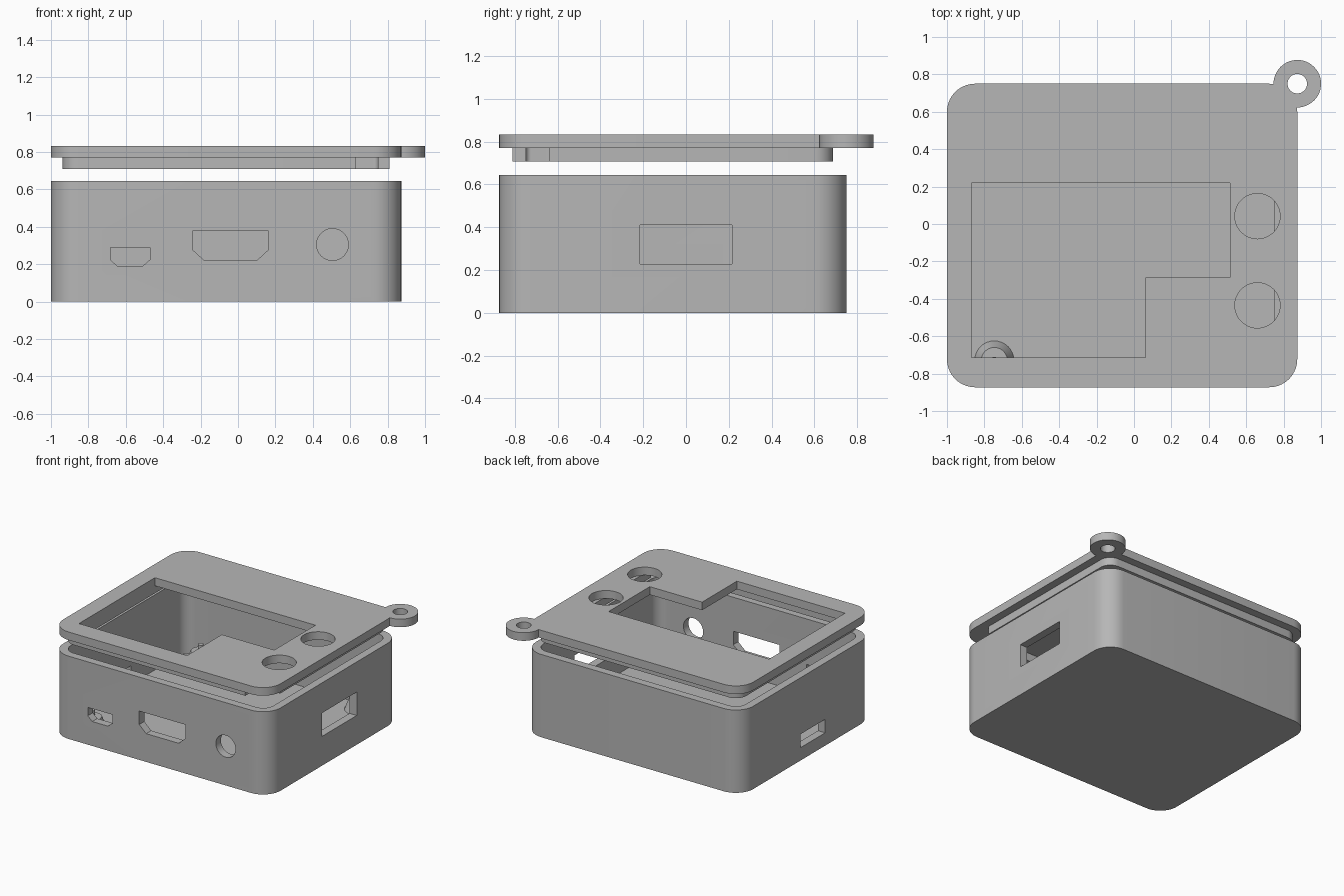
import bpy, bmesh, math

if "Cube" in bpy.data.objects:
    bpy.data.objects.remove(bpy.data.objects["Cube"], do_unlink=True)

grey = bpy.data.materials.new("plain_grey")
grey.use_nodes = True
grey.diffuse_color = (0.47, 0.47, 0.47, 1)
grey.node_tree.nodes["Principled BSDF"].inputs["Base Color"].default_value = (0.47, 0.47, 0.47, 1)

# Outer footprint, wall thickness and corner radius
X0, X1, Y0, Y1 = -1.0, 0.873, -0.873, 0.75
WALL, RADIUS = 0.0625, 0.15


def circle(cx, cy, r, n=48):
    return [(cx + r * math.cos(math.tau * i / n), cy + r * math.sin(math.tau * i / n)) for i in range(n)]


def rect(x0, x1, y0, y1):
    return [(x0, y0), (x1, y0), (x1, y1), (x0, y1)]


def rounded(inset, n=10):
    """Rounded footprint, moved inwards by inset."""
    r = RADIUS - inset
    points = []
    centres = rect(X0 + RADIUS, X1 - RADIUS, Y0 + RADIUS, Y1 - RADIUS)
    for (cx, cy), start in zip(centres, (180, 270, 0, 90)):
        for i in range(n + 1):
            a = math.radians(start + 90 * i / n)
            points.append((cx + r * math.cos(a), cy + r * math.sin(a)))
    return points


def prism(name, outline, lo, hi, axis="z"):
    """Extrude an outline along an axis between lo and hi."""
    place = {"x": lambda u, v, w: (w, u, v),
             "y": lambda u, v, w: (u, w, v),
             "z": lambda u, v, w: (u, v, w)}[axis]
    bm = bmesh.new()
    ends = [[bm.verts.new(place(u, v, w)) for u, v in outline] for w in (lo, hi)]
    for ring in ends:
        bm.faces.new(ring)
    n = len(outline)
    for i in range(n):
        j = (i + 1) % n
        bm.faces.new((ends[0][i], ends[0][j], ends[1][j], ends[1][i]))
    bmesh.ops.recalc_face_normals(bm, faces=bm.faces)
    mesh = bpy.data.meshes.new(name)
    bm.to_mesh(mesh)
    bm.free()
    mesh.materials.append(grey)
    obj = bpy.data.objects.new(name, mesh)
    bpy.context.collection.objects.link(obj)
    return obj


def combine(obj, others, operation="DIFFERENCE"):
    """Bake booleans into obj and remove the helper solids."""
    for other in others:
        other.hide_render = True
        mod = obj.modifiers.new("cut", "BOOLEAN")
        mod.operation, mod.solver, mod.object = operation, "EXACT", other
    bpy.context.view_layer.update()
    baked = bpy.data.meshes.new_from_object(obj.evaluated_get(bpy.context.evaluated_depsgraph_get()))
    obj.modifiers.clear()
    obj.data = baked
    for other in others:
        bpy.data.objects.remove(other, do_unlink=True)


def smooth(obj):
    bpy.ops.object.select_all(action="DESELECT")
    obj.select_set(True)
    bpy.context.view_layer.objects.active = obj
    bpy.ops.object.shade_smooth_by_angle(angle=math.radians(30))


# Case body: hollow tray with port openings
FLOOR = 0.06
body = prism("case_body", rounded(0), 0, 0.645)
front = (Y0 - 0.05, Y0 + WALL + 0.03)
small_port = [(-0.683, 0.29), (-0.47, 0.29), (-0.47, 0.225), (-0.51, 0.19), (-0.645, 0.19), (-0.683, 0.225)]
wide_port = [(-0.24, 0.38), (0.16, 0.38), (0.16, 0.275), (0.1, 0.22), (-0.18, 0.22), (-0.24, 0.275)]
combine(body, [
    prism("cavity", rounded(WALL), FLOOR, 1),
    prism("small_port", small_port, *front, axis="y"),
    prism("wide_port", wide_port, *front, axis="y"),
    prism("round_port", circle(0.505, 0.305, 0.085), *front, axis="y"),
    prism("side_port", rect(-0.215, 0.215, 0.228, 0.41), X1 - 0.1, X1 + 0.05, axis="x"),
    prism("card_slot", rect(-0.285, 0.02, 0.1, 0.205), X0 - 0.05, X0 + 0.1, axis="x"),
])
smooth(body)

# Lid with keyring eyelet, screen window and button holes
LID0, LID1 = 0.77, 0.833
lid = prism("lid", rounded(0), LID0, LID1)
combine(lid, [prism("eyelet", circle(X1, Y1, 0.127), LID0, LID1)], "UNION")
window = [(-0.87, 0.22), (0.513, 0.22), (0.513, -0.287), (0.062, -0.287), (0.062, -0.715), (-0.87, -0.715)]
combine(lid, [prism("hole", outline, LID0 - 0.1, LID1 + 0.1) for outline in (
    window, circle(0.66, 0.042, 0.121), circle(0.66, -0.435, 0.121), circle(X1, Y1, 0.052))])
smooth(lid)

# Locating lip under the lid, open at one front corner
lip = prism("lid_lip", rounded(WALL), 0.708, LID0)
combine(lip, [
    prism("lip_inside", rounded(2 * WALL), 0.6, 0.9),
    prism("lip_gap", rect(0.63, 1, -1, -0.64), 0.6, 0.9),
])
smooth(lip)

# Four tapered board standoffs with locating pins
for side, x in (("right", -0.747), ("left", 0.62)):
    for end, y in (("front", -0.73), ("back", 0.607)):
        for part, r1, r2, lo, hi in (("standoff", 0.105, 0.07, FLOOR, 0.15), ("pin", 0.02, 0.02, 0.15, 0.2)):
            bpy.ops.mesh.primitive_cone_add(vertices=32, radius1=r1, radius2=r2, depth=hi - lo,
                                            location=(x, y, (lo + hi) / 2))
            post = bpy.context.object
            post.name = f"{end}_{side}_{part}"
            post.data.materials.append(grey)
            smooth(post)
